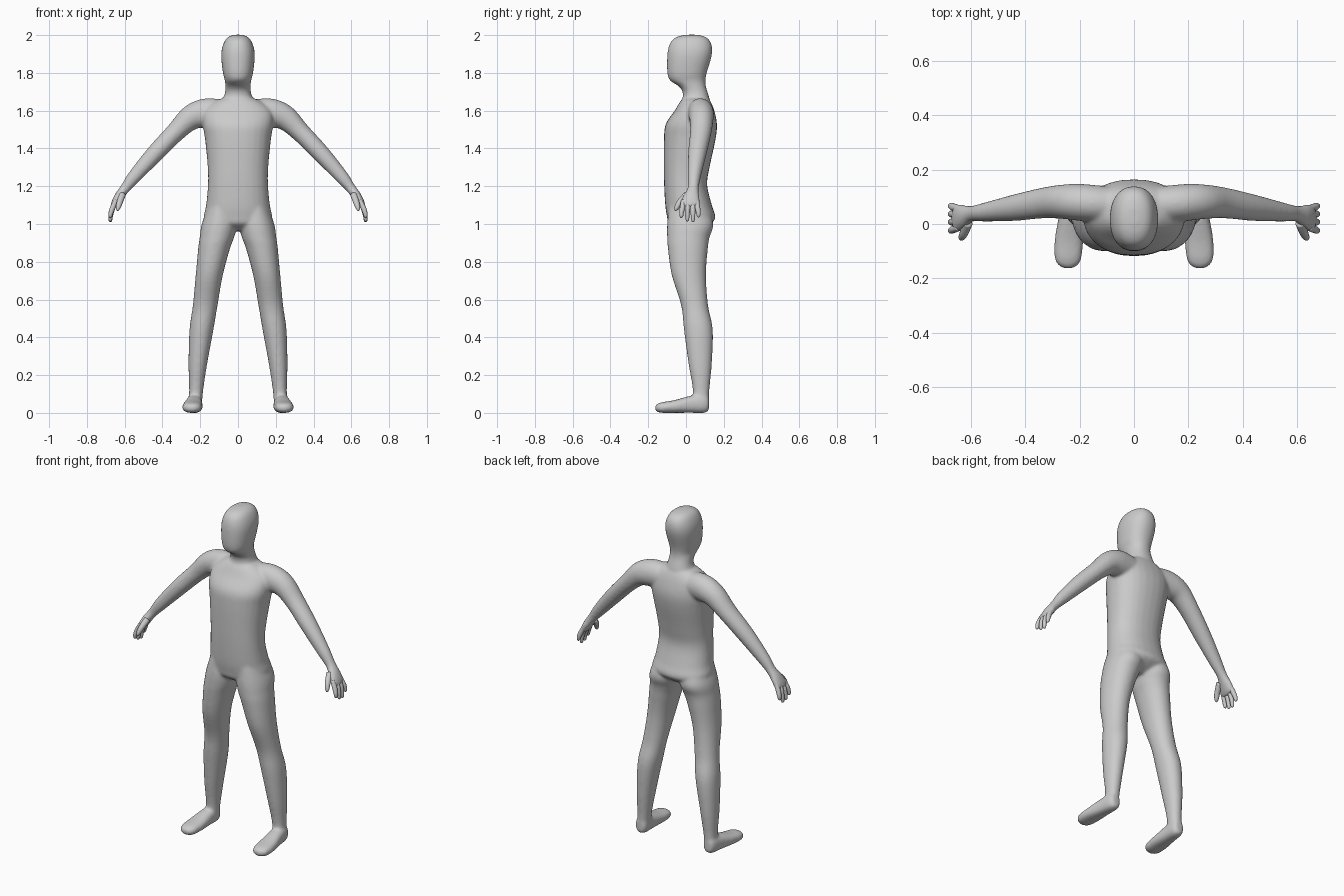
import bpy, bmesh, math
from mathutils import Vector

if "Cube" in bpy.data.objects:
    bpy.data.objects.remove(bpy.data.objects["Cube"])


def spline(table, steps=5):
    """Catmull-Rom interpolation of a table of equal-length tuples."""
    out = []
    n = len(table)
    for i in range(n - 1):
        rows = [table[max(i - 1, 0)], table[i], table[i + 1], table[min(i + 2, n - 1)]]
        for s in range(steps):
            t = s / steps
            out.append([0.5 * (2 * b + (c - a) * t + (2 * a - 5 * b + 4 * c - d) * t * t
                               + (3 * b - a - 3 * c + d) * t ** 3)
                        for a, b, c, d in zip(*rows)])
    out.append(list(table[-1]))
    return out


def loft(bm, rings, power=2.0, side=1, segs=28):
    """Skin closed superellipse rings (centre, half-axis u, half-axis v) with end caps."""
    loops = []
    for c, u, v in rings:
        loop = []
        for k in range(segs):
            a = 2 * math.pi * k / segs
            ca, sa = math.cos(a), math.sin(a)
            p = (c + u * math.copysign(abs(ca) ** (2 / power), ca)
                 + v * math.copysign(abs(sa) ** (2 / power), sa))
            loop.append(bm.verts.new((p.x * side, p.y, p.z)))
        loops.append(loop)
    faces = [bm.faces.new(loops[0]), bm.faces.new(loops[-1])]
    for a, b in zip(loops, loops[1:]):
        for k in range(segs):
            j = (k + 1) % segs
            faces.append(bm.faces.new((a[k], a[j], b[j], b[k])))
    bmesh.ops.recalc_face_normals(bm, faces=faces)


def level_rings(table):
    """Rows: z, x min, x max, y front, y back."""
    return [(Vector(((a + b) / 2, (f + r) / 2, z)), Vector(((b - a) / 2, 0, 0)),
             Vector((0, (r - f) / 2, 0))) for z, a, b, f, r in spline(table)]


def foot_rings(table):
    """Rows: y, x centre, half width, z bottom, z top."""
    return [(Vector((x, y, (lo + hi) / 2)), Vector((w, 0, 0)),
             Vector((0, 0, (hi - lo) / 2))) for y, x, w, lo, hi in spline(table)]


def path_rings(table):
    """Rows: x, y, z, half thickness, half width; rings stand across the path."""
    rows = spline(table)
    pts = [Vector(r[:3]) for r in rows]
    rings = []
    for i, r in enumerate(rows):
        t = (pts[min(i + 1, len(pts) - 1)] - pts[max(i - 1, 0)]).normalized()
        u = t.cross(Vector((0, 1, 0))).normalized()
        rings.append((pts[i], u * r[3], u.cross(t) * r[4]))
    return rings


def finish(name, bm):
    mesh = bpy.data.meshes.new(name)
    bm.to_mesh(mesh)
    bm.free()
    for p in mesh.polygons:
        p.use_smooth = True
    ob = bpy.data.objects.new(name, mesh)
    bpy.context.collection.objects.link(ob)
    return ob


def centred(rows):
    return [(z, -w, w, f, b) for z, w, f, b in rows]


# Torso and head: z, half width, front y, back y
TORSO = centred([(.965, .05, -.04, .07), (1.0, .14, -.09, .13), (1.035, .18, -.1, .156),
                 (1.1, .169, -.11, .137), (1.21, .159, -.116, .112), (1.31, .161, -.118, .127),
                 (1.45, .175, -.117, .157), (1.53, .187, -.107, .164), (1.6, .18, -.06, .15),
                 (1.65, .12, -.03, .13), (1.67, .07, -.01, .11)])
HEAD = centred([(1.6, .09, -.05, .13), (1.66, .078, -.02, .125), (1.7, .068, -.018, .114),
                (1.73, .067, -.04, .105), (1.76, .07, -.085, .103), (1.8, .08, -.099, .11),
                (1.88, .089, -.1, .134), (1.93, .085, -.094, .139), (1.97, .07, -.077, .127),
                (1.992, .05, -.045, .1), (2.002, .02, 0, .06)])
# Leg: z, inner x, outer x, front y, back y
LEG = [(1.1, .02, .155, -.09, .11), (1.0, .005, .192, -.1, .145), (.93, .02, .203, -.1, .125),
       (.87, .042, .211, -.096, .116), (.73, .08, .224, -.076, .106), (.57, .108, .239, -.026, .117),
       (.44, .13, .257, -.011, .142), (.26, .163, .262, .013, .137), (.12, .184, .259, .036, .124),
       (.03, .192, .262, .03, .12)]
FOOT = [(.122, .228, .022, .015, .08), (.1, .228, .037, 0, .1), (.03, .233, .044, 0, .092),
        (-.06, .24, .053, 0, .068), (-.125, .243, .05, 0, .057), (-.152, .243, .036, .005, .048),
        (-.164, .243, .015, .015, .038)]
# Arm from inside the chest to the knuckles
ARM = [(.06, .07, 1.58, .07, .065), (.14, .075, 1.588, .078, .068), (.2, .08, 1.582, .075, .068),
       (.257, .082, 1.557, .065, .064), (.33, .078, 1.487, .052, .057), (.438, .06, 1.375, .047, .049),
       (.545, .044, 1.255, .037, .036), (.597, .038, 1.19, .027, .03), (.63, .029, 1.145, .025, .044),
       (.653, .022, 1.105, .02, .053), (.66, .022, 1.087, .012, .045)]
THUMB = [(.612, .005, 1.155, .018, .018), (.626, -.033, 1.115, .016, .016),
         (.635, -.05, 1.085, .012, .012), (.638, -.056, 1.07, .004, .004)]

bm = bmesh.new()
loft(bm, level_rings(TORSO), 2.25)
loft(bm, level_rings(HEAD), 2.25)
for side in (1, -1):
    loft(bm, level_rings(LEG), 2.1, side)
    loft(bm, foot_rings(FOOT), 2.4, side)
    loft(bm, path_rings(ARM), 2.0, side)
body = finish("body", bm)

# Fuse the parts into one skin and soften the joins
remesh = body.modifiers.new("fuse", 'REMESH')
remesh.mode = 'VOXEL'
remesh.voxel_size = 0.007
remesh.use_smooth_shade = True
soften = body.modifiers.new("soften", 'SMOOTH')
soften.factor = 0.5
soften.iterations = 16

# Fingers: knuckle y, tip y, tip z
FINGERS = [(-.014, -.024, 1.032), (.011, .007, 1.014), (.035, .037, 1.01), (.057, .066, 1.035)]
for side, label in ((1, "left"), (-1, "right")):
    bm = bmesh.new()
    loft(bm, path_rings(THUMB), 2.0, side, 14)
    for ky, ty, tz in FINGERS:
        loft(bm, path_rings([(.645, ky, 1.125, .012, .012), (.664, (ky + ty) / 2, 1.085, .014, .014),
                             (.673, ty, (1.085 + tz) / 2, .012, .012),
                             (.676, ty, tz + .008, .009, .009), (.677, ty, tz, .003, .003)]),
             2.0, side, 14)
    finish(label + "_fingers", bm)
